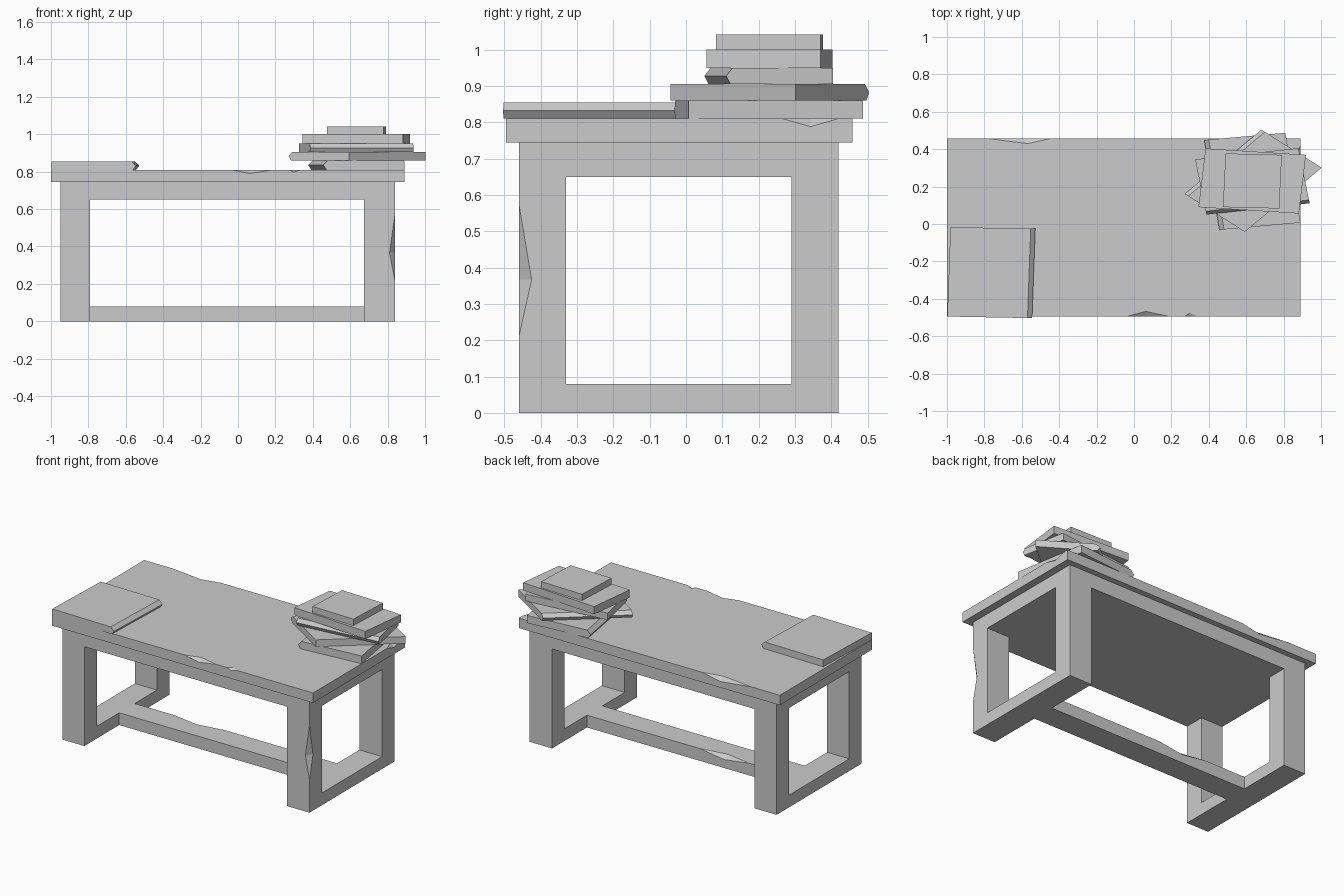
import bpy, bmesh
from math import radians
from mathutils import Vector, Matrix

if "Cube" in bpy.data.objects:
    bpy.data.objects.remove(bpy.data.objects["Cube"])


def finish(name, bm):
    bmesh.ops.recalc_face_normals(bm, faces=bm.faces)
    me = bpy.data.meshes.new(name)
    bm.to_mesh(me)
    bm.free()
    ob = bpy.data.objects.new(name, me)
    bpy.context.collection.objects.link(ob)
    return ob


def box(name, x, y, z):
    bm = bmesh.new()
    bmesh.ops.create_cube(bm, size=1)
    for v in bm.verts:
        v.co = Vector([(a + b) / 2 + c * (b - a) for c, (a, b) in zip(v.co, (x, y, z))])
    return finish(name, bm)


def cut(ob, cutter):
    m = ob.modifiers.new("cut", 'BOOLEAN')
    m.operation, m.solver, m.object = 'DIFFERENCE', 'EXACT', cutter
    bpy.context.view_layer.objects.active = ob
    bpy.ops.object.modifier_apply(modifier=m.name)
    bpy.data.objects.remove(cutter)


def chip(ob, a, b, t, in1, in2):
    """Knock a wedge out of edge a-b; deepest at fraction t, by in1 and in2 on the two faces."""
    a, b, in1, in2 = map(Vector, (a, b, in1, in2))
    m = a.lerp(b, t)
    p1, p2 = m + in1, m + in2
    bm = bmesh.new()
    for co in (a, b, 2 * p1 - p2, 2 * p2 - p1, m - 2 * (in1 + in2)):
        bm.verts.new(co)
    bmesh.ops.convex_hull(bm, input=bm.verts)
    cut(ob, finish("chip_cutter", bm))


def book(name, centre, w, l, z0, z1, rot, spine=True):
    """Book with a pointed spine along local -x; the whole set is stretched in x."""
    h, x = z1 - z0, w / 2
    if spine:
        prof = [(x, 0), (x, h), (-x + .018, h), (-x, h * .5), (-x + .012, 0)]
    else:
        prof = [(x, 0), (x, h), (-x, h), (-x, 0)]
    bm = bmesh.new()
    f = bm.faces.new([bm.verts.new((px, -l / 2, pz)) for px, pz in prof])
    ext = bmesh.ops.extrude_face_region(bm, geom=[f])
    bmesh.ops.translate(bm, vec=(0, l, 0),
                        verts=[g for g in ext['geom'] if isinstance(g, bmesh.types.BMVert)])
    mat = (Matrix.Translation((centre[0], centre[1], z0))
           @ Matrix.Diagonal((1.375, 1, 1, 1)) @ Matrix.Rotation(radians(rot), 4, 'Z'))
    bm.transform(mat)
    return finish(name, bm)


# Table top with chipped edges
top = box("table_top", (-1, .89), (-.495, .458), (.745, .81))
chip(top, (-.04, -.495, .81), (.19, -.495, .81), .45, (0, .028, 0), (0, 0, -.02))
chip(top, (.27, -.495, .81), (.34, -.495, .81), .4, (0, .02, 0), (0, 0, -.012))
chip(top, (-.79, .458, .81), (-.44, .458, .81), .63, (0, -.028, 0), (0, 0, -.025))
chip(top, (.89, .265, .81), (.89, .42, .81), .5, (-.025, 0, 0), (0, 0, -.022))

# Base frame: solid block with two crossing tunnels
frame = box("base_frame", (-.95, .84), (-.46, .42), (0, .745))
cut(frame, box("cutter", (-.79, .675), (-1, 1), (-1, .65)))
cut(frame, box("cutter", (-2, 2), (-.33, .29), (.08, .65)))
chip(frame, (.84, -.46, .21), (.84, -.46, .575), .43, (-.03, 0, 0), (0, .035, 0))

# Stretcher between the end frames
stretcher = box("stretcher", (-.79, .675), (-.10, .06), (0, .08))
chip(stretcher, (-.5, .06, .08), (-.14, .06, .08), .5, (0, -.03, 0), (0, 0, -.025))

# Single book on the left
book("left_book", (-.763, -.26), .33, .478, .81, .855, 178.5)

# Stack of books on the right
book("stack_book_1", (.633, .228), .318, .484, .81, .86, 7)
book("stack_book_2", (.637, .231), .31, .455, .86, .905, -41)
book("stack_book_3", (.633, .228), .298, .406, .905, .95, 98.5)
book("stack_book_4", (.632, .23), .392, .315, .95, 1.0, -5, spine=False)
book("stack_book_5", (.633, .23), .219, .287, 1.0, 1.042, -2, spine=False)
